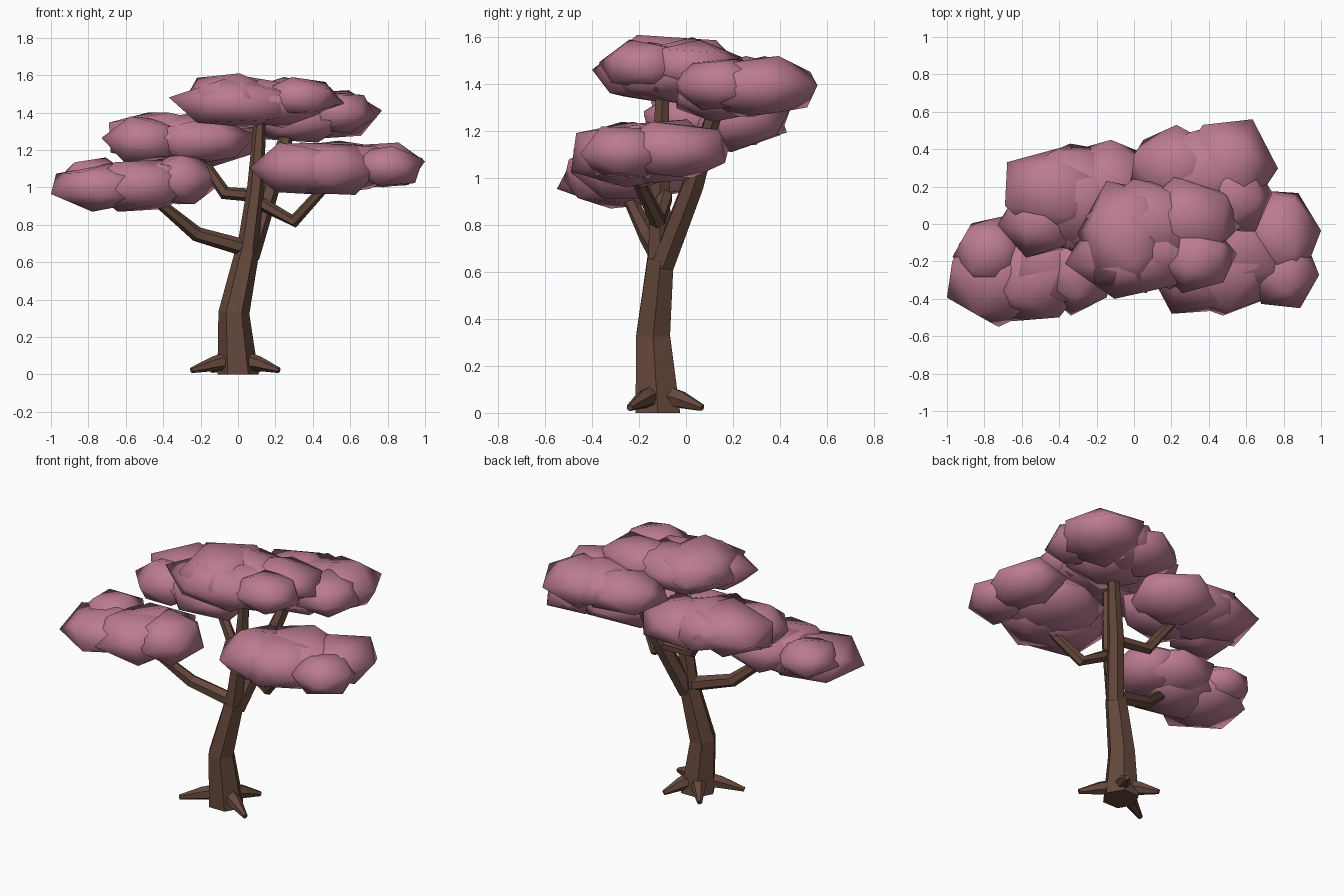
import bpy, bmesh, math, random
from mathutils import Vector, Euler

cube = bpy.data.objects.get("Cube")
if cube:
    bpy.data.objects.remove(cube, do_unlink=True)
random.seed(11)


def material(name, rgb):
    m = bpy.data.materials.new(name)
    m.use_nodes = True
    m.diffuse_color = (*rgb, 1)
    m.node_tree.nodes["Principled BSDF"].inputs["Base Color"].default_value = (*rgb, 1)
    return m


bark = material("brown bark", (0.13, 0.065, 0.045))
blossom = material("dusty pink", (0.5, 0.2, 0.28))


def make_object(name, bm, mat, smooth):
    mesh = bpy.data.meshes.new(name)
    bmesh.ops.recalc_face_normals(bm, faces=bm.faces)
    bm.to_mesh(mesh)
    bm.free()
    mesh.materials.append(mat)
    mesh.polygons.foreach_set("use_smooth", [smooth] * len(mesh.polygons))
    obj = bpy.data.objects.new(name, mesh)
    bpy.context.scene.collection.objects.link(obj)
    return obj


def limb(name, path, sides=6, flat_base=False):
    """Tapered faceted tube; each path entry is x, y, z, radius."""
    bm = bmesh.new()
    pts = [Vector(p[:3]) for p in path]
    rings = []
    for i, p in enumerate(path):
        tangent = pts[min(i + 1, len(pts) - 1)] - pts[max(i - 1, 0)]
        if flat_base and i == 0:
            tangent = Vector((0, 0, 1))
        tangent.normalize()
        side = Vector((0, 1, 0)).cross(tangent)
        if side.length < 0.3:
            side = Vector((1, 0, 0)).cross(tangent)
        side.normalize()
        other = tangent.cross(side)
        ring = []
        for k in range(sides):
            a = math.tau * k / sides
            ring.append(bm.verts.new(pts[i] + p[3] * (side * math.cos(a) + other * math.sin(a))))
        rings.append(ring)
    for a, b in zip(rings, rings[1:]):
        for k in range(sides):
            n = (k + 1) % sides
            bm.faces.new((a[k], a[n], b[n], b[k]))
    bm.faces.new(rings[0][::-1])
    bm.faces.new(rings[-1])
    return make_object(name, bm, bark, False)


def canopy(name, puffs):
    """Group of flattened, randomly turned coarse puffs: centre and half sizes."""
    bm = bmesh.new()
    for puff in puffs:
        verts = bmesh.ops.create_icosphere(bm, subdivisions=1, radius=1)["verts"]
        turn = Euler([random.uniform(0, math.tau) for _ in range(3)]).to_matrix()
        for v in verts:
            v.co = turn @ v.co
        for axis in range(3):
            reach = max(abs(v.co[axis]) for v in verts)
            for v in verts:
                v.co[axis] = puff[axis] + v.co[axis] / reach * puff[axis + 3]
    return make_object(name, bm, blossom, True)


# Trunk and its two upper stems
limb("trunk", [(0.0, -0.12, 0, 0.11), (-0.022, -0.14, 0.33, 0.083),
               (0.05, -0.108, 0.66, 0.064)], flat_base=True)
limb("front_stem", [(0.045, -0.112, 0.63, 0.058), (0.095, -0.11, 1.0, 0.046),
                    (0.12, -0.1, 1.4, 0.03)])
limb("back_stem", [(0.06, -0.1, 0.63, 0.055), (0.165, 0.03, 0.97, 0.05),
                   (0.28, 0.14, 1.34, 0.034)])

# Bent side branches
limb("left_branch", [(0.11, -0.09, 0.92, 0.036), (0.3, -0.12, 0.82, 0.036),
                     (0.48, -0.22, 1.02, 0.026)])
limb("right_low_branch", [(0.06, -0.11, 0.67, 0.046), (-0.22, -0.16, 0.75, 0.04),
                          (-0.46, -0.26, 0.95, 0.026)])
limb("right_high_branch", [(0.18, 0.02, 0.95, 0.036), (-0.07, 0.04, 0.97, 0.036),
                           (-0.21, 0.09, 1.17, 0.028)])

# Four spreading roots
for i, (x, y) in enumerate([(-0.25, -0.24), (0.22, -0.24), (0.11, 0.07), (-0.14, 0.06)]):
    start = Vector((0, -0.12, 0.08))
    tip = Vector((x, y, 0.022))
    mid = start.lerp(tip, 0.5)
    limb("root_%d" % (i + 1), [(*start, 0.055), (mid.x, mid.y, 0.058, 0.04), (*tip, 0.015)])

# Foliage clusters
canopy("top_foliage", [(-0.04, -0.07, 1.48, 0.26, 0.3, 0.13), (0.29, 0.02, 1.48, 0.28, 0.23, 0.11),
                       (0.33, -0.18, 1.48, 0.22, 0.19, 0.11), (0.0, -0.17, 1.45, 0.37, 0.23, 0.13),
                       (0.08, 0.0, 1.47, 0.34, 0.24, 0.13), (0.18, -0.1, 1.45, 0.3, 0.25, 0.13)])
canopy("back_foliage", [(0.5, 0.31, 1.39, 0.27, 0.25, 0.13), (0.23, 0.3, 1.39, 0.25, 0.23, 0.13),
                        (0.54, 0.15, 1.4, 0.2, 0.19, 0.11), (0.32, 0.16, 1.36, 0.27, 0.2, 0.12),
                        (0.38, 0.27, 1.39, 0.28, 0.25, 0.13)])
canopy("right_high_foliage", [(-0.42, 0.17, 1.27, 0.27, 0.25, 0.13), (-0.14, 0.2, 1.25, 0.26, 0.25, 0.14),
                              (-0.5, 0.02, 1.25, 0.23, 0.2, 0.13), (-0.2, 0.02, 1.25, 0.3, 0.2, 0.13),
                              (-0.3, 0.14, 1.26, 0.32, 0.29, 0.14)])
canopy("right_low_foliage", [(-0.73, -0.28, 1.0, 0.27, 0.27, 0.13), (-0.77, -0.15, 1.05, 0.2, 0.19, 0.11),
                             (-0.52, -0.28, 1.01, 0.29, 0.24, 0.14), (-0.31, -0.25, 1.04, 0.18, 0.24, 0.13),
                             (-0.45, -0.2, 1.03, 0.27, 0.25, 0.14)])
canopy("left_foliage", [(0.34, -0.23, 1.1, 0.28, 0.25, 0.14), (0.53, -0.13, 1.11, 0.31, 0.3, 0.14),
                        (0.78, -0.06, 1.12, 0.22, 0.24, 0.12), (0.8, -0.26, 1.11, 0.19, 0.19, 0.11),
                        (0.48, -0.24, 1.1, 0.28, 0.25, 0.14)])
